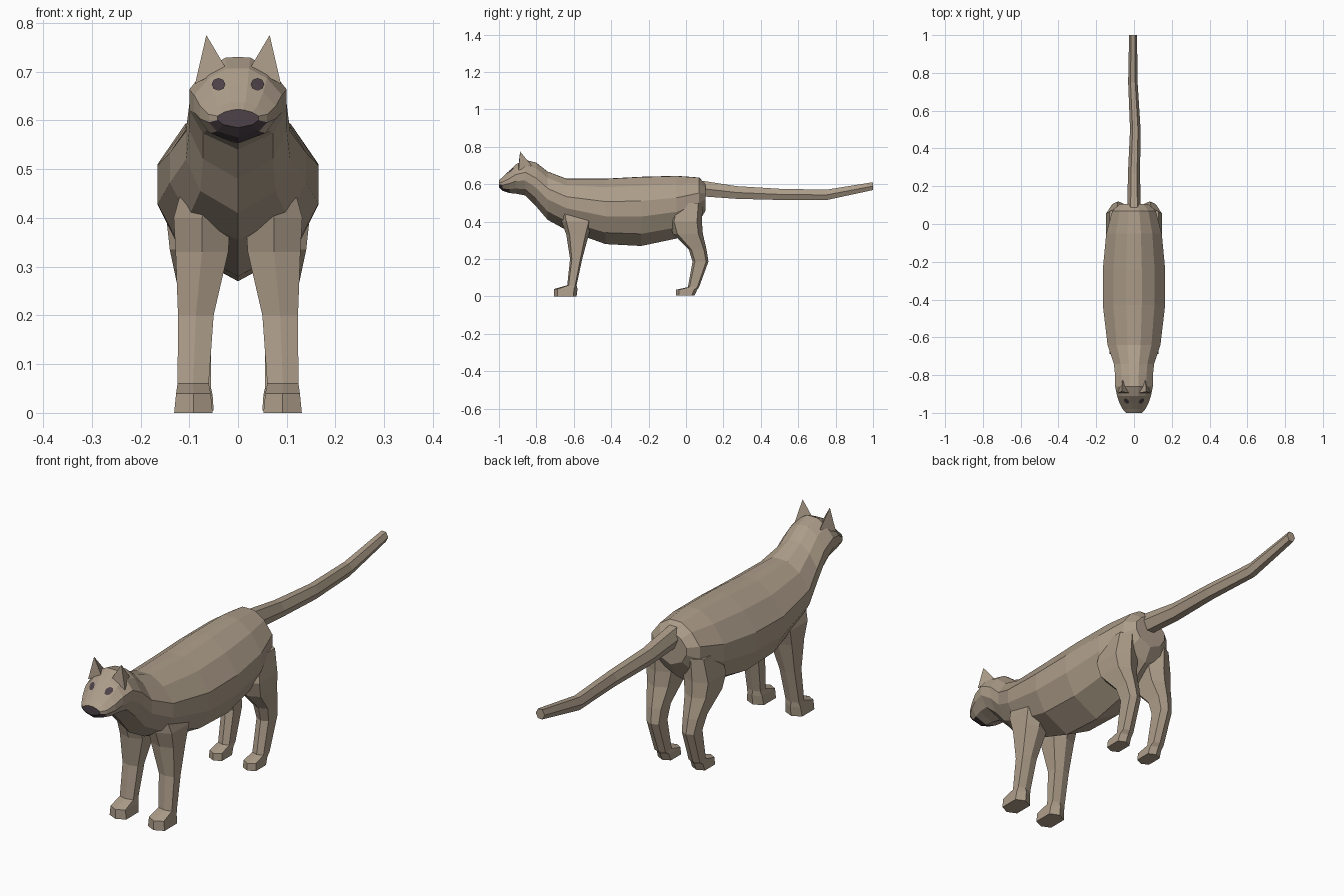
import bpy, bmesh, math
from mathutils import Vector
from mathutils.bvhtree import BVHTree

if "Cube" in bpy.data.objects:
    bpy.data.objects.remove(bpy.data.objects["Cube"])


def material(name, rgb):
    m = bpy.data.materials.new(name)
    m.diffuse_color = (*rgb, 1)
    m.use_nodes = True
    m.node_tree.nodes["Principled BSDF"].inputs["Base Color"].default_value = m.diffuse_color
    return m


fur = material("tan fur", (0.42, 0.34, 0.255))
dark = material("dark muzzle", (0.075, 0.055, 0.065))


def finish(name, bm, mats, mirror=False):
    me = bpy.data.meshes.new(name)
    bm.to_mesh(me)
    bm.free()
    ob = bpy.data.objects.new(name, me)
    bpy.context.collection.objects.link(ob)
    for m in mats:
        me.materials.append(m)
    if mirror:
        ob.modifiers.new("mirror", 'MIRROR')
    return ob


def loft(rings):
    """Skin a list of rings of points and close both ends."""
    bm = bmesh.new()
    vs = [[bm.verts.new(p) for p in r] for r in rings]
    n = len(vs[0])
    for a, b in zip(vs, vs[1:]):
        for i in range(n):
            j = (i + 1) % n
            bm.faces.new((a[i], a[j], b[j], b[i]))
    bm.faces.new(vs[0])
    bm.faces.new(vs[-1])
    bmesh.ops.recalc_face_normals(bm, faces=bm.faces)
    return bm


# Body, neck and head: one cross-section scaled along y
half = [(0.25, 0.99), (0.66, 0.74), (1, 0.3), (1, -0.15), (0.72, -0.65)]
section = [(0, 1)] + half + [(0, -1)] + [(-x, z) for x, z in reversed(half)]
spine = [  # y, top, bottom, half width
    (0.105, 0.60, 0.46, 0.075), (0.07, 0.636, 0.40, 0.115),
    (-0.05, 0.645, 0.31, 0.147), (-0.24, 0.64, 0.27, 0.165),
    (-0.43, 0.63, 0.28, 0.165), (-0.64, 0.63, 0.355, 0.14),
    (-0.74, 0.668, 0.41, 0.107), (-0.80, 0.715, 0.48, 0.10),
    (-0.86, 0.73, 0.54, 0.10), (-0.91, 0.707, 0.55, 0.09),
    (-0.945, 0.672, 0.553, 0.078), (-0.98, 0.638, 0.565, 0.06),
    (-1.0, 0.622, 0.585, 0.042)]
bm = loft([[(x * w, y, (t + b) / 2 + z * (t - b) / 2) for x, z in section]
           for y, t, b, w in spine])
# Dark mouth at the front and underside of the muzzle
for f in bm.faces:
    c = f.calc_center_median()
    if c.y < -0.95 and c.z < 0.612 and abs(c.x) < 0.047:
        f.material_index = 1
tree = BVHTree.FromBMesh(bm)
finish("body_and_head", bm, [fur, dark])

# Eyes: thin patches laid on the face
bm = bmesh.new()


def on_face(x, z):
    hit = tree.ray_cast(Vector((x, -2, z)), Vector((0, 1, 0)))[0]
    return bm.verts.new((x, hit.y - 0.004, z))


centre = on_face(0.04, 0.674)
rim = [on_face(0.04 + 0.014 * math.cos(i * math.pi / 4),
               0.674 + 0.013 * math.sin(i * math.pi / 4)) for i in range(8)]
for i in range(8):
    bm.faces.new((centre, rim[i], rim[(i + 1) % 8]))
finish("eyes", bm, [dark], True)

# Ears
bm = bmesh.new()
tip, inner, outer, back = [bm.verts.new(p) for p in (
    (0.065, -0.887, 0.775), (0.025, -0.895, 0.708),
    (0.088, -0.895, 0.675), (0.06, -0.825, 0.70))]
for tri in ((tip, inner, outer), (tip, outer, back), (tip, back, inner),
            (inner, back, outer)):
    bm.faces.new(tri)
bmesh.ops.recalc_face_normals(bm, faces=bm.faces)
finish("ears", bm, [fur], True)

# Legs: six-sided sections, each ring = z, y front, y back, x inner, x outer
hexa = [(0, -1), (1, -0.7), (1, 0.7), (0, 1), (-1, 0.7), (-1, -0.7)]


def legs(name, rings):
    finish(name, loft([[((xi + xo) / 2 + u * (xo - xi) / 2,
                         (yf + yb) / 2 + v * (yb - yf) / 2, z) for u, v in hexa]
                       for z, yf, yb, xi, xo in rings]), [fur], True)


legs("front_legs", [
    (0.48, -0.68, -0.50, 0.02, 0.11), (0.40, -0.665, -0.495, 0.015, 0.132),
    (0.33, -0.64, -0.52, 0.02, 0.128), (0.20, -0.62, -0.555, 0.05, 0.123),
    (0.06, -0.635, -0.585, 0.06, 0.124), (0.04, -0.705, -0.58, 0.056, 0.127),
    (0.0, -0.705, -0.585, 0.052, 0.131)])
legs("hind_legs", [
    (0.50, -0.07, 0.09, 0.04, 0.13), (0.40, -0.09, 0.085, 0.03, 0.147),
    (0.335, -0.07, 0.09, 0.04, 0.14), (0.25, 0.015, 0.11, 0.052, 0.122),
    (0.187, 0.035, 0.12, 0.055, 0.112), (0.05, 0.01, 0.07, 0.055, 0.108),
    (0.036, -0.053, 0.06, 0.052, 0.11), (0.005, -0.053, 0.045, 0.05, 0.112)])

# Tail: hexagonal tube with a slight curve; y, x, z, half width, half height
tail = [(0.06, 0, 0.58, 0.036, 0.043), (0.27, 0, 0.556, 0.032, 0.034),
        (0.50, 0.007, 0.546, 0.028, 0.03), (0.75, -0.006, 0.543, 0.025, 0.028),
        (1.0, -0.005, 0.59, 0.021, 0.021)]
finish("tail", loft([[(x + w * math.cos(i * math.pi / 3), y,
                       z + h * math.sin(i * math.pi / 3) / 0.87)
                      for i in range(6)] for y, x, z, w, h in tail]), [fur])
